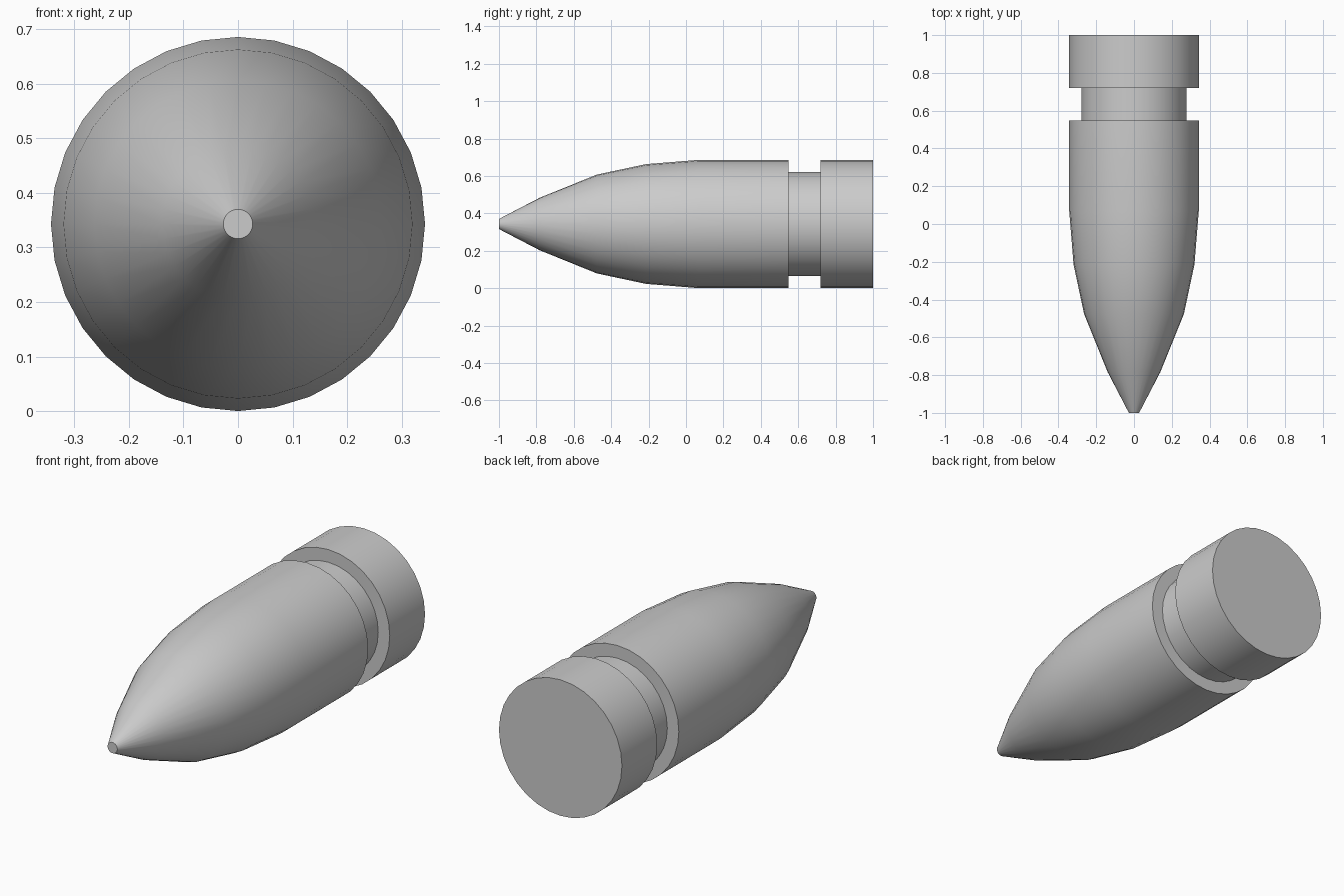
import bpy, bmesh
from math import sin, cos, tau, radians
from mathutils import Vector

if "Cube" in bpy.data.objects:
    bpy.data.objects.remove(bpy.data.objects["Cube"])

SIDES, R, AXIS_Z = 32, 0.343, 0.343


def lathe(name, profile):
    """Closed solid turned around the y axis from (y, radius) points."""
    bm = bmesh.new()
    rings = []
    for y, r in profile:
        rings.append([bm.verts.new(Vector((r * sin(tau * i / SIDES), y,
                                           AXIS_Z + r * cos(tau * i / SIDES))))
                      for i in range(SIDES)])
    for a, b in zip(rings, rings[1:]):
        for i in range(SIDES):
            j = (i + 1) % SIDES
            bm.faces.new((a[i], a[j], b[j], b[i]))
    bm.faces.new(rings[0])
    bm.faces.new(rings[-1])
    bmesh.ops.recalc_face_normals(bm, faces=bm.faces)
    mesh = bpy.data.meshes.new(name)
    bm.to_mesh(mesh)
    bm.free()
    obj = bpy.data.objects.new(name, mesh)
    bpy.context.collection.objects.link(obj)
    bpy.ops.object.select_all(action='DESELECT')
    obj.select_set(True)
    bpy.context.view_layer.objects.active = obj
    bpy.ops.object.shade_smooth_by_angle(angle=radians(30))
    return obj


# Pointed nose, straight body, groove and base in one turned profile
lathe("grooved_bullet", [
    (-1.0, 0.027), (-0.783, 0.14), (-0.477, 0.264), (-0.215, 0.32),
    (0.07, R), (0.547, R),
    (0.547, 0.279), (0.719, 0.279),
    (0.719, R), (1.0, R),
])
